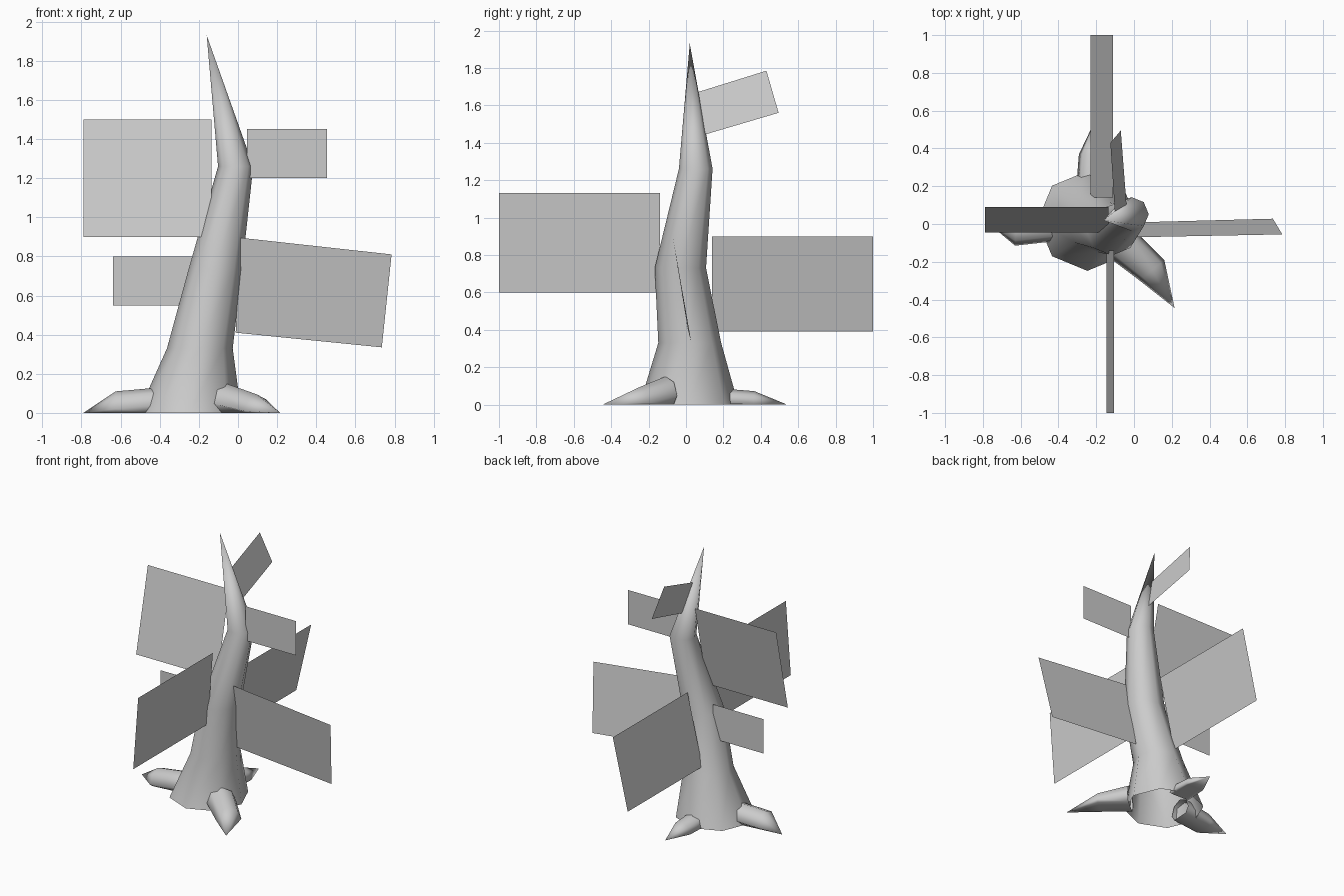
import bpy, bmesh
from math import cos, sin, tau
from mathutils import Vector

if "Cube" in bpy.data.objects:
    bpy.data.objects.remove(bpy.data.objects["Cube"])

SIDES = 8


def finish(bm, name, smooth):
    bmesh.ops.recalc_face_normals(bm, faces=bm.faces)
    mesh = bpy.data.meshes.new(name)
    bm.to_mesh(mesh)
    bm.free()
    for p in mesh.polygons:
        p.use_smooth = smooth
    obj = bpy.data.objects.new(name, mesh)
    bpy.context.collection.objects.link(obj)
    return obj


def spike(name, rings, tip, u, v):
    """Open-ended tapering tube: rings of (centre, radius) spanned by u and v, ending in a point."""
    bm = bmesh.new()
    loops = []
    for centre, r in rings:
        loop = []
        for i in range(SIDES):
            a = tau * i / SIDES
            p = Vector(centre) + r * (cos(a) * u + sin(a) * v)
            p.z = max(p.z, 0)  # nothing dips below the ground
            loop.append(bm.verts.new(p))
        loops.append(loop)
    apex = bm.verts.new(tip)
    for i in range(SIDES):
        j = (i + 1) % SIDES
        for a, b in zip(loops, loops[1:]):
            bm.faces.new((a[i], a[j], b[j], b[i]))
        bm.faces.new((loops[-1][i], loops[-1][j], apex))
    return finish(bm, name, True)


def root(name, rings, tip):
    d = Vector(tip) - Vector(rings[0][0])
    side = Vector((-d.y, d.x, 0)).normalized()
    spike(name, rings, tip, side, Vector((0, 0, 1)))


def leaf(name, *corners):
    bm = bmesh.new()
    bm.faces.new([bm.verts.new(c) for c in corners])
    finish(bm, name, False)


# Bent trunk, open at the ground
spike("trunk", [((-0.247, 0.016, 0), 0.264), ((-0.195, 0.02, 0.33), 0.168),
                ((-0.117, -0.03, 0.73), 0.137), ((-0.012, 0.052, 1.26), 0.09)],
      (-0.16, 0.02, 1.93), Vector((1, 0, 0)), Vector((0, 1, 0)))

# Three roots
root("left_root", [((-0.40, 0.0, 0.04), 0.09), ((-0.625, -0.025, 0.02), 0.09)], (-0.79, 0.02, 0))
root("front_root", [((-0.06, -0.11, 0.05), 0.10), ((0.095, -0.245, 0.01), 0.085)], (0.215, -0.445, 0))
root("back_root", [((-0.225, 0.20, 0.005), 0.08), ((-0.22, 0.365, 0), 0.072)], (-0.21, 0.54, 0))

# Large foliage cards
leaf("left_leaf", (-0.79, -0.045, 0.90), (-0.135, -0.045, 0.90), (-0.135, 0.09, 1.50), (-0.79, 0.09, 1.50))
leaf("right_leaf", (-0.012, 0.008, 0.41), (0.735, 0.028, 0.335), (0.785, -0.055, 0.81), (0.013, -0.07, 0.895))
leaf("front_leaf", (-0.145, -1.0, 0.60), (-0.145, -0.14, 0.60), (-0.105, -0.14, 1.13), (-0.105, -1.0, 1.13))
leaf("back_leaf", (-0.23, 0.14, 0.39), (-0.23, 1.0, 0.39), (-0.11, 1.0, 0.90), (-0.11, 0.14, 0.90))

# Small foliage cards
for name, x0, x1, z in (("small_right_leaf", 0.045, 0.455, 1.20), ("small_left_leaf", -0.64, -0.23, 0.55)):
    leaf(name, (x0, 0.02, z), (x1, 0.02, z), (x1, 0.02, z + 0.25), (x0, 0.02, z + 0.25))
leaf("small_top_leaf", (-0.04, 0.105, 1.445), (-0.07, 0.495, 1.56), (-0.125, 0.43, 1.785), (-0.10, 0.045, 1.665))
